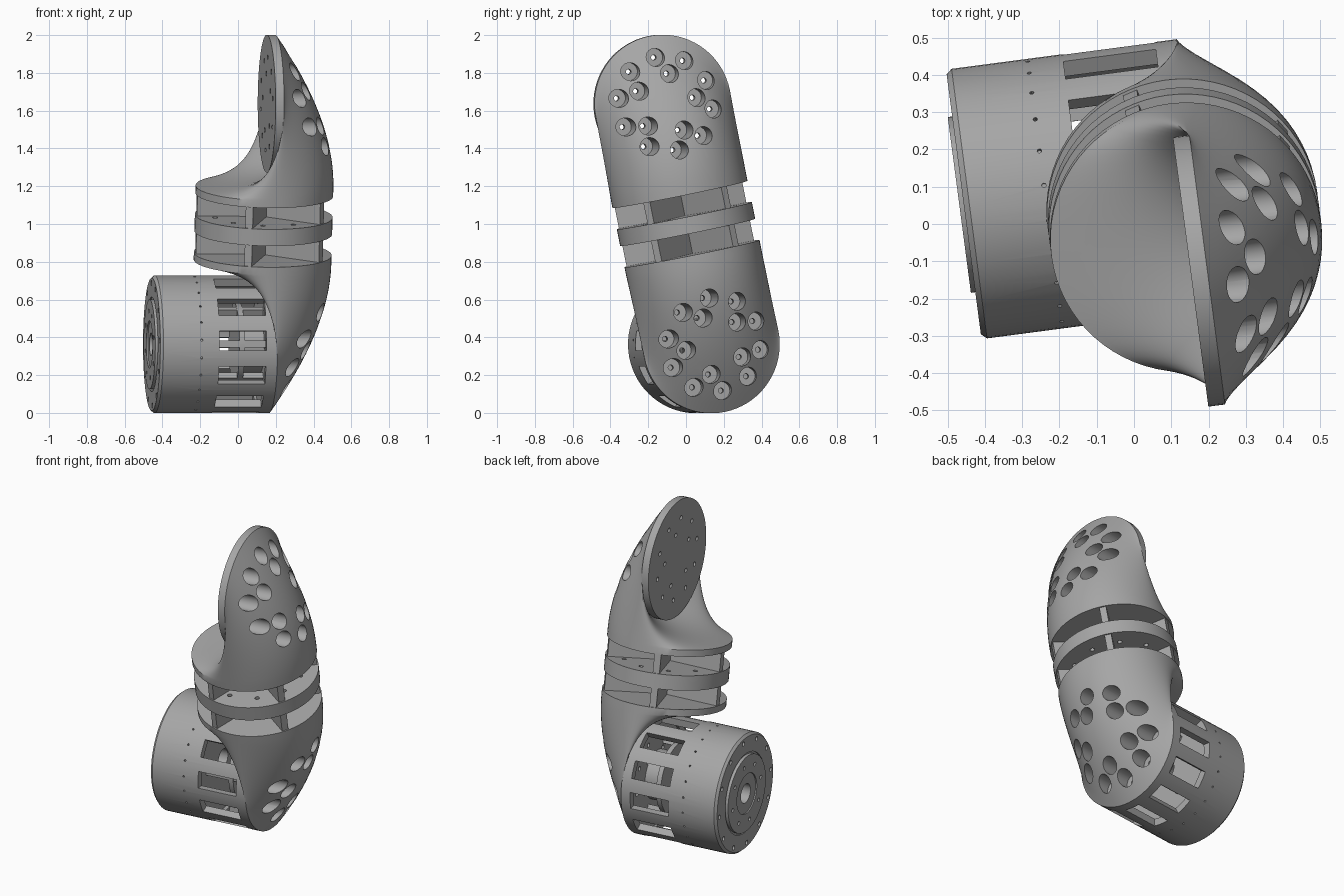
import bpy, bmesh, math
from math import cos, sin, pi, radians
from mathutils import Matrix, Vector

cube = bpy.data.objects.get("Cube")
if cube:
    bpy.data.objects.remove(cube)

R = 0.365        # tube and joint radius
REACH = 0.65     # distance from the middle of the link to each joint axis
PLATE = 0.045    # joint plate thickness
SEG = 72

# Local frame: x = joint axis, z = link axis
FRAME = (Matrix.Translation((0.135, 0, 1.0))
         @ Matrix.Rotation(radians(7.5), 4, 'Z')
         @ Matrix.Rotation(radians(11.5), 4, 'X'))
LOWER = Matrix.Translation((0, 0, -REACH))
HALF_TURN = Matrix.Rotation(pi, 4, 'X')
TO_X = Matrix.Rotation(pi / 2, 4, 'Y')

grey = bpy.data.materials.new("machined_grey")
grey.use_nodes = True
colour = (0.38, 0.38, 0.38, 1)
grey.diffuse_color = colour
grey.node_tree.nodes["Principled BSDF"].inputs["Base Color"].default_value = colour


def finish(name, bm, local=Matrix(), cutter=False):
    bmesh.ops.recalc_face_normals(bm, faces=bm.faces[:])
    mesh = bpy.data.meshes.new(name)
    bm.to_mesh(mesh)
    bm.free()
    mesh.materials.append(grey)
    obj = bpy.data.objects.new(name, mesh)
    bpy.context.collection.objects.link(obj)
    obj.matrix_world = FRAME @ local
    if cutter:
        obj.hide_render = True
    return obj


def add_cylinder(bm, radius, depth, matrix, segments=SEG):
    bmesh.ops.create_cone(bm, cap_ends=True, segments=segments, radius1=radius,
                          radius2=radius, depth=depth, matrix=matrix)


def add_box(bm, size, matrix):
    bmesh.ops.create_cube(bm, size=1, matrix=matrix @ Matrix.Diagonal((*size, 1)))


def bridge(bm, rings, closed=False):
    pairs = list(zip(rings, rings[1:])) + ([(rings[-1], rings[0])] if closed else [])
    for low, high in pairs:
        for i in range(len(low)):
            j = (i + 1) % len(low)
            bm.faces.new((low[i], low[j], high[j], high[i]))


def lathe_x(bm, profile):
    """Closed (radius, x) profile turned about the x axis."""
    rings = [[bm.verts.new((x, r * cos(2 * pi * i / SEG), r * sin(2 * pi * i / SEG)))
              for i in range(SEG)] for r, x in profile]
    bridge(bm, rings, closed=True)


def cut(obj, cutter):
    """Apply a boolean cut and remove the cutter."""
    mod = obj.modifiers.new("cut", 'BOOLEAN')
    mod.operation = 'DIFFERENCE'
    mod.solver = 'EXACT'
    mod.object = cutter
    bpy.context.view_layer.objects.active = obj
    bpy.ops.object.modifier_apply(modifier=mod.name)
    bpy.data.objects.remove(cutter)


def smooth(obj):
    bpy.ops.object.select_all(action='DESELECT')
    obj.select_set(True)
    bpy.context.view_layer.objects.active = obj
    bpy.ops.object.shade_smooth_by_angle(angle=radians(32))


def bolt_circle():
    """Outer ring of ten and inner ring of five positions on the joint plate."""
    ring = [(0.25, -18 + 36 * k) for k in range(10)]
    ring += [(0.16, 72 * k) for k in range(5)]
    return [(r * cos(radians(a)), r * sin(radians(a))) for r, a in ring]


def elbow(name, local):
    """Round tube end blending into an upright joint plate."""
    bm = bmesh.new()
    base, steps = 0.2, 16
    rings = [[] for _ in range(steps + 3)]
    for i in range(SEG):
        angle = 2 * pi * i / SEG
        ca, y = cos(angle), R * sin(angle)
        start = Vector((R * ca, y, base))
        end = Vector((PLATE, y, REACH + R * ca))
        # outer side bulges, inner side is a hollow fillet
        s = (1 + ca) / 2
        s = s * s * (3 - 2 * s)
        mid = Vector((start.x + (end.x - start.x) * 0.65 * (1 - s), y,
                      start.z + (end.z - start.z) * (0.18 + 0.27 * s)))
        points = [Vector((R * ca, y, 0.16))]
        for k in range(steps + 1):
            t = k / steps
            points.append(start * (1 - t) ** 2 + mid * 2 * t * (1 - t) + end * t * t)
        points.append(Vector((0, y, end.z)))
        for ring, point in zip(rings, points):
            ring.append(bm.verts.new(point))
    bridge(bm, rings)
    bm.faces.new(rings[0])
    bm.faces.new(rings[-1])
    obj = finish(name, bm, local)

    # counterbores from outside, small screw holes through the plate
    for radius, x0, x1, sides in ((0.048, 0.05, 0.6, 24), (0.014, -0.1, 0.1, 12)):
        bm = bmesh.new()
        for y, z in bolt_circle():
            place = Matrix.Translation(((x0 + x1) / 2, y, REACH + z)) @ TO_X
            add_cylinder(bm, radius, x1 - x0, place, sides)
        cut(obj, finish("hole_cutter", bm, local, True))
    smooth(obj)


elbow("upper_elbow", Matrix())
elbow("lower_elbow", HALF_TURN)

# Middle disc of the link with screw holes
bm = bmesh.new()
add_cylinder(bm, R, 0.09, Matrix())
disc = finish("middle_disc", bm)
bm = bmesh.new()
for k in range(10):
    spin = Matrix.Rotation(radians(36 * k + 10), 4, 'Z')
    add_cylinder(bm, 0.014, 0.3, spin @ Matrix.Translation((0.27, 0, 0)), 12)
cut(disc, finish("hole_cutter", bm, cutter=True))
smooth(disc)

# Five radial ribs joining the disc to both elbows
bm = bmesh.new()
for k in range(5):
    spin = Matrix.Rotation(radians(72 * k - 38), 4, 'Z')
    add_box(bm, (R - 0.008, 0.04, 0.33), spin @ Matrix.Translation(((R - 0.008) / 2, 0, 0)))
finish("link_ribs", bm)

# Joint housing: hollow at the plate end, stepped face at the far end
bm = bmesh.new()
lathe_x(bm, [(0.32, 0), (R, 0), (R, -0.565), (0.352, -0.58), (0.25, -0.58),
             (0.25, -0.572), (0.238, -0.572), (0.238, -0.592), (0.125, -0.592),
             (0.125, -0.584), (0.06, -0.584), (0.06, -0.29), (0.32, -0.29)])
housing = finish("joint_housing", bm, LOWER)

# Slots around the housing
bm = bmesh.new()
for k in range(12):
    spin = Matrix.Rotation(radians(30 * k - 14.5), 4, 'X')
    add_box(bm, (0.25, 0.2, 0.105), spin @ Matrix.Translation((-0.14, R, 0)))
cut(housing, finish("slot_cutter", bm, LOWER, True))

# Screw holes: rim and hub of the end face, and a row around the side
bm = bmesh.new()
for count, radius, size in ((12, 0.325, 0.014), (8, 0.18, 0.012)):
    for k in range(count):
        a = 2 * pi * (k + 0.5) / count
        place = Matrix.Translation((-0.59, radius * cos(a), radius * sin(a)))
        add_cylinder(bm, size, 0.06, place @ TO_X, 12)
for k in range(24):
    spin = Matrix.Rotation(2 * pi * k / 24, 4, 'X')
    add_cylinder(bm, 0.006, 0.03, spin @ Matrix.Translation((-0.36, 0, R)), 8)
cut(housing, finish("hole_cutter", bm, LOWER, True))
smooth(housing)

# Inner drive parts seen through the slots
bm = bmesh.new()
add_cylinder(bm, 0.15, 0.14, Matrix.Translation((-0.07, 0, 0)) @ TO_X, 48)
add_cylinder(bm, 0.22, 0.03, Matrix.Translation((-0.125, 0, 0)) @ TO_X, 48)
smooth(finish("drive_hub", bm, LOWER))
bm = bmesh.new()
for k in range(6):
    spin = Matrix.Rotation(2 * pi * (k + 0.3) / 6, 4, 'X')
    add_box(bm, (0.3, 0.035, 0.035), spin @ Matrix.Translation((-0.15, 0, 0.2)))
finish("drive_posts", bm, LOWER)
